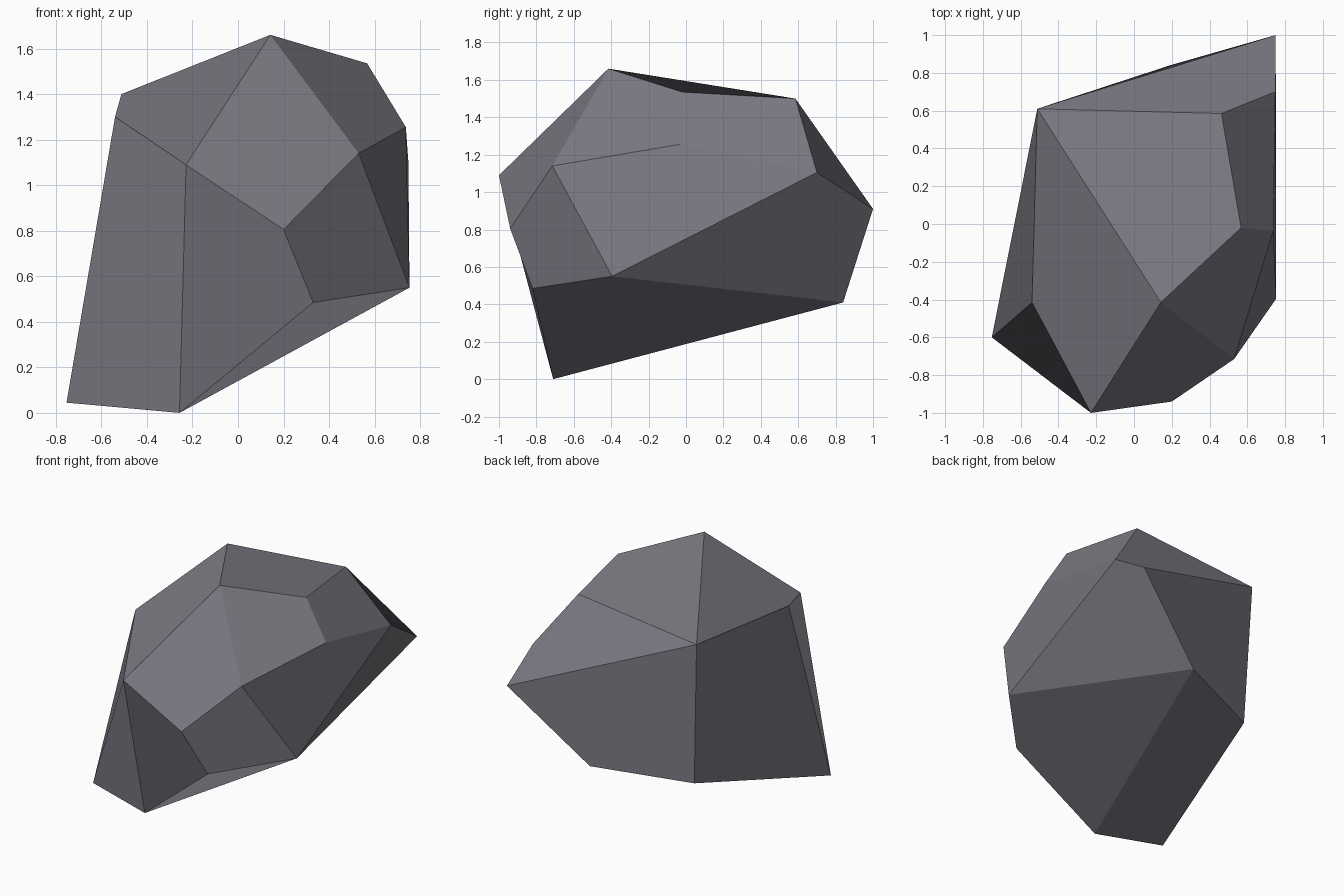
import bpy
from mathutils import Vector

if "Cube" in bpy.data.objects:
    bpy.data.objects.remove(bpy.data.objects["Cube"])

# Corners of the boulder, one letter each
CORNERS = {
    # base
    "C": (-0.753, -0.60, 0.045), "D": (-0.257, -0.71, 0.0),
    "Q": (-0.47, 0.575, 0.36), "P": (0.19, 0.84, 0.41),
    # lower front and right
    "L": (0.33, -0.82, 0.485), "J": (0.753, -0.395, 0.55), "K": (0.20, -0.94, 0.805),
    # middle belt
    "E": (-0.228, -1.0, 1.09), "H": (0.53, -0.715, 1.14), "I": (0.737, -0.035, 1.255),
    "N": (0.748, 0.70, 1.105), "O": (0.75, 1.0, 0.91),
    # crown
    "B": (-0.54, -0.415, 1.30), "A": (-0.512, 0.61, 1.40), "F": (0.142, -0.415, 1.66),
    "G": (0.567, -0.02, 1.535), "M": (0.463, 0.585, 1.50),
}
# Four-sided facets
FACETS = "ABEF EFHK FGIH HINJ HKLJ EKLD DLJP BCDE AMNO MNIG AFGM NOPJ AOPQ AQCB CDPQ".split()
HOLLOW = {"EKLD", "ABEF"}  # facets that fold inward

names = list(CORNERS)
pos = {k: Vector(v) for k, v in CORNERS.items()}
centre = sum(pos.values(), Vector()) / len(pos)


def facet(quad):
    """Face outward, starting at the corner whose diagonal gives the wanted fold."""
    hollow = quad in HOLLOW
    a, b, c, d = (pos[k] for k in quad)
    if (c - a).cross(d - b).dot((a + b + c + d) / 4 - centre) < 0:
        quad = quad[::-1]
        a, b, c, d = d, c, b, a
    bulges = (b - a).cross(c - a).dot(d - a) <= 0
    if bulges == hollow:
        quad = quad[1:] + quad[:1]
    return [names.index(k) for k in quad]


mesh = bpy.data.meshes.new("boulder")
mesh.from_pydata(list(CORNERS.values()), [], [facet(q) for q in FACETS])
mesh.shade_flat()

stone = bpy.data.materials.new("grey stone")
stone.diffuse_color = (0.2, 0.195, 0.228, 1)
stone.use_nodes = True
stone.node_tree.nodes["Principled BSDF"].inputs["Base Color"].default_value = stone.diffuse_color
mesh.materials.append(stone)
bpy.context.collection.objects.link(bpy.data.objects.new("boulder", mesh))
